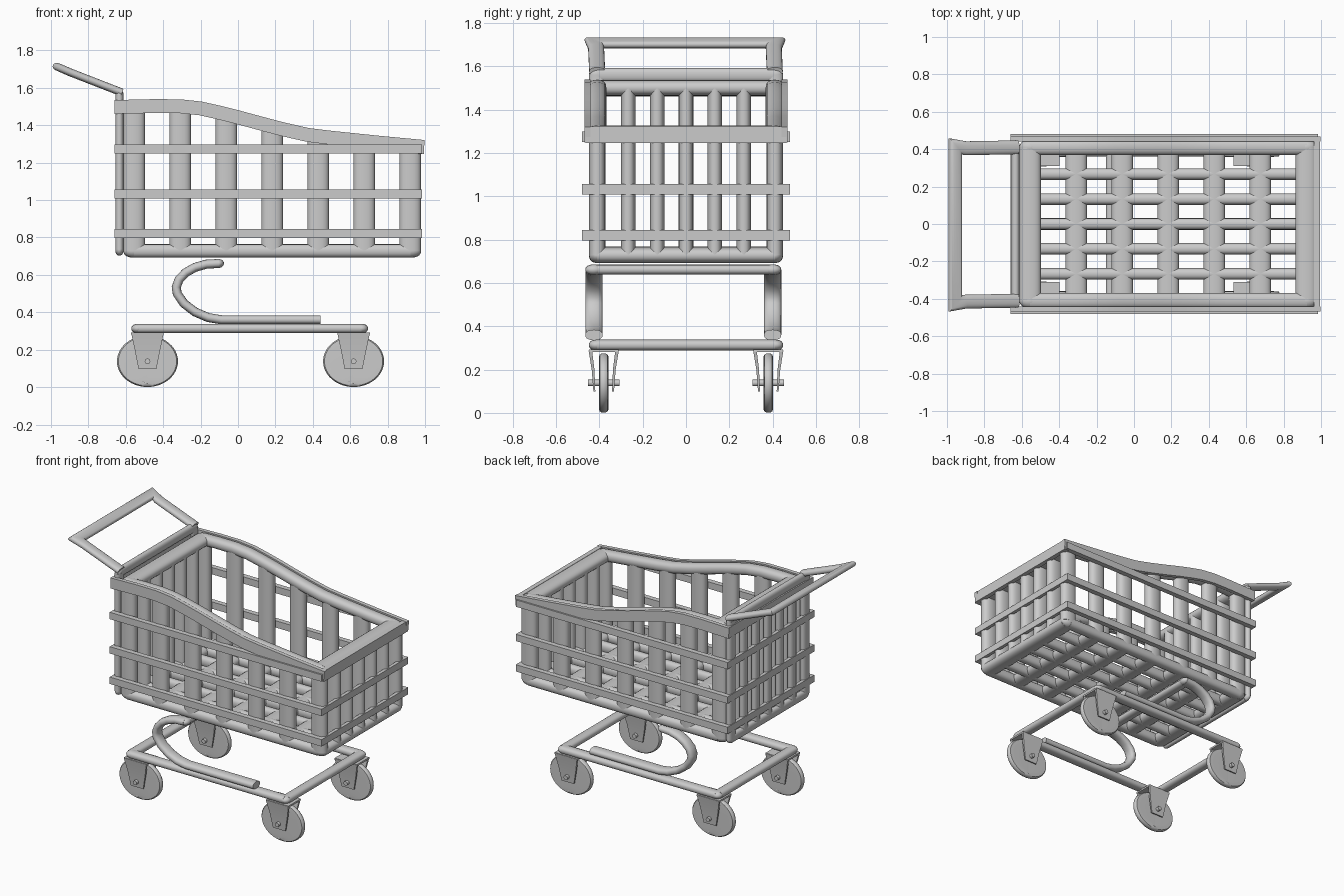
import bpy, bmesh, math
from mathutils import Vector as V

if "Cube" in bpy.data.objects:
    bpy.data.objects.remove(bpy.data.objects["Cube"])

X, Y, Z = V((1, 0, 0)), V((0, 1, 0)), V((0, 0, 1))


def sweep(bm, path, n, ra, rb, power=2.4, scales=None, sides=20):
    """Sweep a section along a planar path; rb lies along n, ra across it. power=None gives a box."""
    path = [V(p) for p in path]
    scales = scales or [1] * len(path)
    if power is None:
        sec = [(1, 1), (-1, 1), (-1, -1), (1, -1)]
    else:
        f = lambda c: math.copysign(abs(c) ** (2 / power), c)
        sec = [(f(math.cos(2 * math.pi * i / sides)), f(math.sin(2 * math.pi * i / sides)))
               for i in range(sides)]
    rings = []
    for i, p in enumerate(path):
        t0 = (p - path[i - 1]).normalized() if i else (path[1] - p).normalized()
        t1 = (path[i + 1] - p).normalized() if i < len(path) - 1 else t0
        t = (t0 + t1).normalized()
        m = (n - t * n.dot(t)).normalized()
        side = t.cross(m) / max(0.4, t.dot(t0))
        rings.append([bm.verts.new(p + (side * a * ra + m * b * rb) * scales[i]) for a, b in sec])
    k = len(sec)
    for r, q in zip(rings, rings[1:]):
        for j in range(k):
            bm.faces.new((r[j], r[(j + 1) % k], q[(j + 1) % k], q[j]))
    bm.faces.new(rings[0])
    bm.faces.new(rings[-1])


def ball(bm, c, r):
    vs = bmesh.ops.create_uvsphere(bm, u_segments=20, v_segments=12, radius=1)['verts']
    for v in vs:
        v.co = V(c) + V([a * b for a, b in zip(v.co, r)])


def finish(name, bm):
    bmesh.ops.recalc_face_normals(bm, faces=bm.faces[:])
    for f in bm.faces:
        f.smooth = True
    for e in bm.edges:
        e.smooth = e.calc_face_angle(0) < math.radians(40)
    me = bpy.data.meshes.new(name)
    bm.to_mesh(me)
    bm.free()
    ob = bpy.data.objects.new(name, me)
    bpy.context.collection.objects.link(ob)


# Rim side profile: x, bottom z, top z
RIM = [(-.66, 1.46, 1.535), (-.45, 1.468, 1.537), (-.31, 1.468, 1.535), (-.2, 1.455, 1.525),
       (-.1, 1.43, 1.505), (0, 1.405, 1.48), (.12, 1.37, 1.45), (.24, 1.337, 1.42),
       (.37, 1.308, 1.39), (.49, 1.295, 1.373), (.75, 1.272, 1.342), (.995, 1.25, 1.318)]


def rim_z(x):
    for (a, b, c), (d, e, f) in zip(RIM, RIM[1:]):
        if a <= x <= d:
            k = (x - a) / (d - a)
            return (b + c) / 2 * (1 - k) + (e + f) / 2 * k


XS = [-.555 + .246 * i for i in range(7)]
YS = [-.41, -.267, -.133, 0, .133, .267, .41]
X0, X1, ZB = XS[0], XS[-1], .728
RX, RY, RZ = .058, .038, .036

# Basket wall slats
bm = bmesh.new()
for x in XS:
    for y in (-.41, .41):
        sweep(bm, [(x, y, ZB), (x, y, rim_z(x))], Y, RX, RY)
for y in YS[1:-1]:
    for x in (X0, X1):
        sweep(bm, [(x, y, ZB), (x, y, rim_z(x))], Y, RX, .034)
finish("basket_slats", bm)

# Basket floor grid with rounded outer frame
bm = bmesh.new()
for y in YS:
    sweep(bm, [(X0, y, ZB), (X1, y, ZB)], Z, RY if abs(y) > .4 else .031, RZ)
for x in XS:
    sweep(bm, [(x, -.41, ZB), (x, .41, ZB)], Z, RX, RZ)
for x in (X0, X1):
    for y in (-.41, .41):
        ball(bm, (x, y, ZB), (RX, RY, RZ))
finish("basket_floor", bm)

# Top rim tubes
bm = bmesh.new()
pts = [X0] + [r[0] for r in RIM[1:-1]] + [X1]
for y in (-.41, .41):
    sweep(bm, [(x, y, rim_z(x)) for x in pts], Y, .036, .042)
for x in (X0, X1):
    sweep(bm, [(x, -.41, rim_z(x)), (x, .41, rim_z(x))], Z, RX, .036)
    for y in (-.41, .41):
        ball(bm, (x, y, rim_z(x)), (RX, .042, .037))
finish("basket_rim", bm)

# Flat strips on the outside of the rim
bm = bmesh.new()
for y in (-.455, .455):
    sweep(bm, [(x, y, (a + b) / 2) for x, a, b in RIM], Y, .037, .014, None)
sweep(bm, [(.978, -.465, 1.284), (.978, .465, 1.284)], X, .037, .016, None)
sweep(bm, [(-.643, -.465, 1.498), (-.643, .465, 1.498)], X, .037, .016, None)
finish("rim_strips", bm)

# Horizontal bands around the basket
for i, z in enumerate((.82, 1.033, 1.274)):
    bm = bmesh.new()
    for y in (-.462, .462):
        sweep(bm, [(-.657, y, z), (.98, y, z)], Y, .024, .018, None)
    for x in (-.647, .972):
        sweep(bm, [(x, -.48, z), (x, .48, z)], X, .024, .012, None)
    finish("basket_band_%d" % (i + 1), bm)

# Rear panel that carries the handle
bm = bmesh.new()
XP = -.634
for y in YS:
    edge = abs(y) > .4
    sweep(bm, [(XP, y, .735), (XP, y, 1.56 if edge else 1.5)], Y, .022, .038 if edge else .034)
for z in (.735, 1.56):
    sweep(bm, [(XP, -.41, z), (XP, .41, z)], X, .032, .022)
    for y in (-.41, .41):
        ball(bm, (XP, y, z), (.022, .038, .032))
finish("rear_panel", bm)

# Handle loop, flattened in its own plane
bm = bmesh.new()
slope = V((.39, 0, 1)).normalized()
sweep(bm, [(-.62, .41, 1.575), (-.9, .405, 1.684), (-.955, .415, 1.708), (-.955, -.425, 1.708),
           (-.9, -.415, 1.684), (-.62, -.41, 1.575)], slope, .037, .021)
finish("handle", bm)

# Curved supports between chassis and basket
bm = bmesh.new()
arc = [(.44, .36), (-.09, .36), (-.16, .372), (-.23, .402), (-.29, .448), (-.325, .5), (-.33, .535),
       (-.315, .575), (-.28, .612), (-.23, .64), (-.17, .657), (-.1, .661)]
for y in (-.425, .4):
    sweep(bm, [(x, y, z) for x, z in arc], Y, .024, .04)
    ball(bm, (-.105, y, .661), (.03, .04, .024))
sweep(bm, [(-.115, -.425, .661), (-.115, .4, .661)], Z, .035, .023)
finish("curved_supports", bm)

# Chassis frame
bm = bmesh.new()
for y in (-.412, .412):
    sweep(bm, [(-.535, y, .313), (.66, y, .313)], Z, .036, .025)
    for x in (-.535, .66):
        ball(bm, (x, y, .313), (.035, .037, .025))
for x in (-.535, .66):
    sweep(bm, [(x, -.412, .313), (x, .412, .313)], Z, .035, .025)
finish("chassis_frame", bm)

# Casters: wheel, fork and axle
for side, y in (("front", -.38), ("back", .38)):
    for end, x in (("left", -.484), ("right", .618)):
        bm = bmesh.new()
        prof = [(-.014, .72), (-.021, .8), (-.022, .88), (-.018, .95), (-.008, .995),
                (.008, .995), (.018, .95), (.022, .88), (.021, .8), (.014, .72)]
        sweep(bm, [(x, y + d, .138) for d, s in prof], Z, .164, .138, 2,
              [s for d, s in prof], 48)
        finish("wheel_%s_%s" % (side, end), bm)

        bm = bmesh.new()
        for s in (-1, 1):
            sweep(bm, [(x, y + s * .062, .29), (x, y + s * .049, .2), (x, y + s * .043, .098)],
                  Y, .087, .008, None, [1, .78, .55])
        sweep(bm, [(x - .087, y, .286), (x + .087, y, .286)], Z, .068, .006, None)
        finish("fork_%s_%s" % (side, end), bm)

        bm = bmesh.new()
        sweep(bm, [(x, y - .072, .138), (x, y + .072, .138)], Z, .015, .015, 2, None, 12)
        finish("axle_%s_%s" % (side, end), bm)
